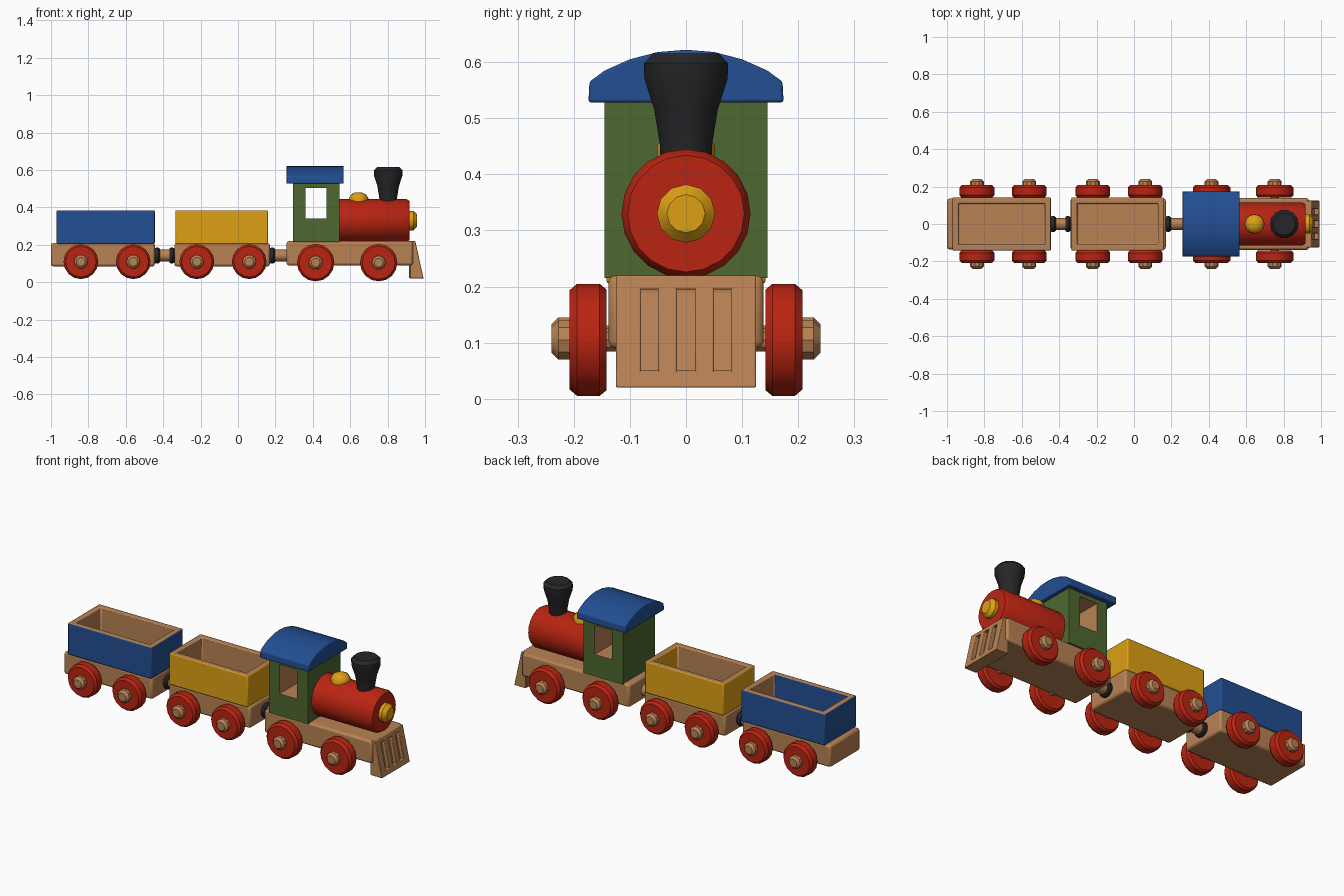
import bpy, bmesh, math
from mathutils import Matrix, Vector

cube = bpy.data.objects.get("Cube")
if cube:
    bpy.data.objects.remove(cube, do_unlink=True)


def material(name, r, g, b):
    lin = [(c / 255 / 12.92) if c < 11 else ((c / 255 + 0.055) / 1.055) ** 2.4 for c in (r, g, b)]
    m = bpy.data.materials.new(name)
    m.use_nodes = True
    m.diffuse_color = (*lin, 1)
    bsdf = m.node_tree.nodes["Principled BSDF"]
    bsdf.inputs["Base Color"].default_value = (*lin, 1)
    bsdf.inputs["Roughness"].default_value = 0.7
    return m


wood = material("natural wood", 184, 130, 84)
red = material("red paint", 186, 36, 18)
yellow = material("yellow paint", 222, 160, 20)
blue = material("blue paint", 34, 78, 146)
green = material("green paint", 78, 104, 48)
black = material("black paint", 38, 38, 40)


def finish(name, bm, mats, bevel=0.0, smooth=True):
    bmesh.ops.recalc_face_normals(bm, faces=bm.faces)
    me = bpy.data.meshes.new(name)
    bm.to_mesh(me)
    bm.free()
    for m in mats:
        me.materials.append(m)
    ob = bpy.data.objects.new(name, me)
    bpy.context.collection.objects.link(ob)
    if bevel:
        mod = ob.modifiers.new("soft edges", 'BEVEL')
        mod.width = bevel
        mod.segments = 2
        mod.limit_method = 'ANGLE'
    if smooth:
        bpy.ops.object.select_all(action='DESELECT')
        ob.select_set(True)
        bpy.context.view_layer.objects.active = ob
        bpy.ops.object.shade_smooth_by_angle(angle=math.radians(35))
    return ob


def box_mesh(x, y, z):
    bm = bmesh.new()
    bmesh.ops.create_cube(bm, size=1)
    for v in bm.verts:
        v.co = [lo + (c + 0.5) * (hi - lo) for c, (lo, hi) in zip(v.co, (x, y, z))]
    return bm


def box(name, x, y, z, mat, bevel=0.008):
    return finish(name, box_mesh(x, y, z), [mat], bevel)


def lathe(name, profile, axis, at, mat, sides=16):
    """Spin (radius, height) pairs about an axis, closing both ends."""
    bm = bmesh.new()
    turn = Vector((0, 0, 1)).rotation_difference(Vector(axis)).to_matrix()
    rings = []
    for r, h in profile:
        angles = [2 * math.pi * i / sides for i in range(sides)]
        rings.append([bm.verts.new(turn @ Vector((r * math.cos(a), r * math.sin(a), h)) + Vector(at))
                      for a in angles])
    for a, b in zip(rings, rings[1:]):
        for i in range(sides):
            j = (i + 1) % sides
            bm.faces.new((a[i], a[j], b[j], b[i]))
    bm.faces.new(rings[0])
    bm.faces.new(rings[-1])
    return finish(name, bm, [mat])


def prism(name, outline, axis, lo, hi, mat, bevel=0.0):
    """Extrude an outline along x (points are y, z) or along y (points are x, z)."""
    bm = bmesh.new()
    place = (lambda p: (lo, p[0], p[1])) if axis == 'x' else (lambda p: (p[0], lo, p[1]))
    face = bm.faces.new([bm.verts.new(place(p)) for p in outline])
    move = Vector((hi - lo, 0, 0)) if axis == 'x' else Vector((0, hi - lo, 0))
    new = bmesh.ops.extrude_face_region(bm, geom=[face])["geom"]
    bmesh.ops.translate(bm, vec=move, verts=[v for v in new if isinstance(v, bmesh.types.BMVert)])
    return finish(name, bm, [mat], bevel)


# Wheels with wooden axle pegs, on both sides
def wheel_pair(label, x, z, r):
    for side, s in (("left", 1), ("right", -1)):
        lathe(f"{label}_wheel_{side}",
              [(r * 0.9, 0), (r, 0.012), (r, 0.052), (r * 0.88, 0.066)],
              (0, s, 0), (x, s * 0.142, z), red)
        lathe(f"{label}_peg_{side}",
              [(0.022, -0.02), (0.022, 0.062), (0.037, 0.066), (0.037, 0.085), (0.024, 0.098)],
              (0, s, 0), (x, s * 0.142, z), wood, 10)


# Open wagon tub: painted outside, wooden rim and hollow
def wagon(label, x0, x1, tub0, tub1, paint, bare_wall, wheels):
    box(f"{label}_chassis", (x0, x1), (-0.135, 0.135), (0.085, 0.21), wood, 0.012)
    bm = box_mesh((tub0, tub1), (-0.142, 0.142), (0.205, 0.385))
    bmesh.ops.recalc_face_normals(bm, faces=bm.faces)
    top = max(bm.faces, key=lambda f: f.calc_center_median().z)
    rim = bmesh.ops.inset_region(bm, faces=[top], thickness=0.045)["faces"]
    for f in rim:
        f.material_index = 1
    new = bmesh.ops.extrude_face_region(bm, geom=[top])["geom"]
    bmesh.ops.translate(bm, vec=(0, 0, -0.135), verts=[v for v in new if isinstance(v, bmesh.types.BMVert)])
    if top.is_valid:
        bmesh.ops.delete(bm, geom=[top], context='FACES_ONLY')
    bmesh.ops.recalc_face_normals(bm, faces=bm.faces)
    for f in bm.faces:
        c = f.calc_center_median()
        inside = abs(c.y) < 0.12 and tub0 + 0.03 < c.x < tub1 - 0.03 and c.z > 0.22
        if inside and f.normal.dot(Vector(bare_wall)) < 0.9:
            f.material_index = 1
    finish(f"{label}_tub", bm, [paint, wood], 0.006)
    for i, x in enumerate(wheels):
        wheel_pair(f"{label}_{i + 1}", x, 0.11, 0.093)


wagon("rear_wagon", -1.0, -0.445, -0.97, -0.445, blue, (0, 1, 0), (-0.84, -0.56))
wagon("middle_wagon", -0.34, 0.17, -0.335, 0.16, yellow, (-1, 0, 0), (-0.22, 0.06))

# Couplings: wooden peg between dark magnets
for label, x0, x1, magnets in (("rear", -0.45, -0.33, (-0.445, -0.367)),
                               ("front", 0.16, 0.27, (0.17,))):
    lathe(f"{label}_coupling", [(0.032, 0), (0.032, x1 - x0)], (1, 0, 0), (x0, 0, 0.143), wood, 12)
    for i, x in enumerate(magnets):
        lathe(f"{label}_magnet_{i + 1}", [(0.038, 0), (0.042, 0.006), (0.042, 0.02), (0.036, 0.027)],
              (1, 0, 0), (x, 0, 0.143), black, 12)

# Locomotive chassis and wheels
box("engine_chassis", (0.26, 0.935), (-0.138, 0.138), (0.09, 0.22), wood, 0.012)
for i, x in enumerate((0.415, 0.752)):
    wheel_pair(f"engine_{i + 1}", x, 0.105, 0.1)


# Slanted front guard: backing plate, rails and slats
def slant(z, inset=0.0):
    return 0.992 - (z - 0.02) * 0.22 - inset


def guard_piece(name, z0, z1, y0, y1, back, inset):
    prism(name, [(back, z0), (slant(z0, inset), z0), (slant(z1, inset), z1), (back, z1)],
          'y', y0, y1, wood, 0.003)


guard_piece("guard_back", 0.022, 0.218, -0.122, 0.122, 0.915, 0.02)
guard_piece("guard_bottom_rail", 0.02, 0.05, -0.125, 0.125, 0.92, 0)
guard_piece("guard_top_rail", 0.195, 0.22, -0.125, 0.125, 0.92, 0)
for i, (y0, y1) in enumerate(((-0.125, -0.08), (-0.05, -0.016), (0.016, 0.05), (0.08, 0.125))):
    guard_piece(f"guard_slat_{i + 1}", 0.04, 0.205, y0, y1, 0.92, 0)

# Cab with a wood-lined window through both sides
cab = finish("cab", box_mesh((0.295, 0.542), (-0.145, 0.145), (0.215, 0.535)), [green, wood], 0, False)
cutter = finish("window_cutter", box_mesh((0.362, 0.472), (-0.3, 0.3), (0.34, 0.505)), [wood], 0, False)
cutter.hide_render = True
cut = cab.modifiers.new("window", 'BOOLEAN')
cut.object = cutter
cut.solver = 'EXACT'
bpy.ops.object.select_all(action='DESELECT')
bpy.context.view_layer.objects.active = cab
cab.select_set(True)
bpy.ops.object.modifier_apply(modifier=cut.name)
bpy.data.objects.remove(cutter, do_unlink=True)
for f in cab.data.polygons:
    c = f.center
    lining = 0.35 < c.x < 0.48 and 0.33 < c.z < 0.515 and abs(f.normal.y) < 0.5 and abs(c.y) < 0.1
    f.material_index = 1 if lining else 0

# Arched roof
half = [(0.174, 0.528), (0.172, 0.565), (0.145, 0.585), (0.1, 0.605), (0.05, 0.618)]
roof = half + [(0, 0.622)] + [(-y, z) for y, z in reversed(half)]
prism("cab_roof", roof, 'x', 0.258, 0.565, blue, 0.005)

# Boiler, lamp, dome and funnel
lathe("boiler", [(0.115, 0), (0.115, 0.36), (0.104, 0.378)], (1, 0, 0), (0.54, 0, 0.33), red, 20)
lathe("front_lamp", [(0.052, 0), (0.052, 0.022), (0.034, 0.042)], (1, 0, 0), (0.915, 0, 0.33), yellow, 12)
lathe("steam_dome", [(0.052, 0), (0.052, 0.025), (0.04, 0.044), (0.018, 0.055)],
      (0, 0, 1), (0.645, 0, 0.425), yellow, 12)
lathe("funnel", [(0.046, 0), (0.048, 0.04), (0.058, 0.1), (0.076, 0.155), (0.077, 0.183), (0.06, 0.2)],
      (0, 0, 1), (0.803, 0, 0.415), black, 14)
